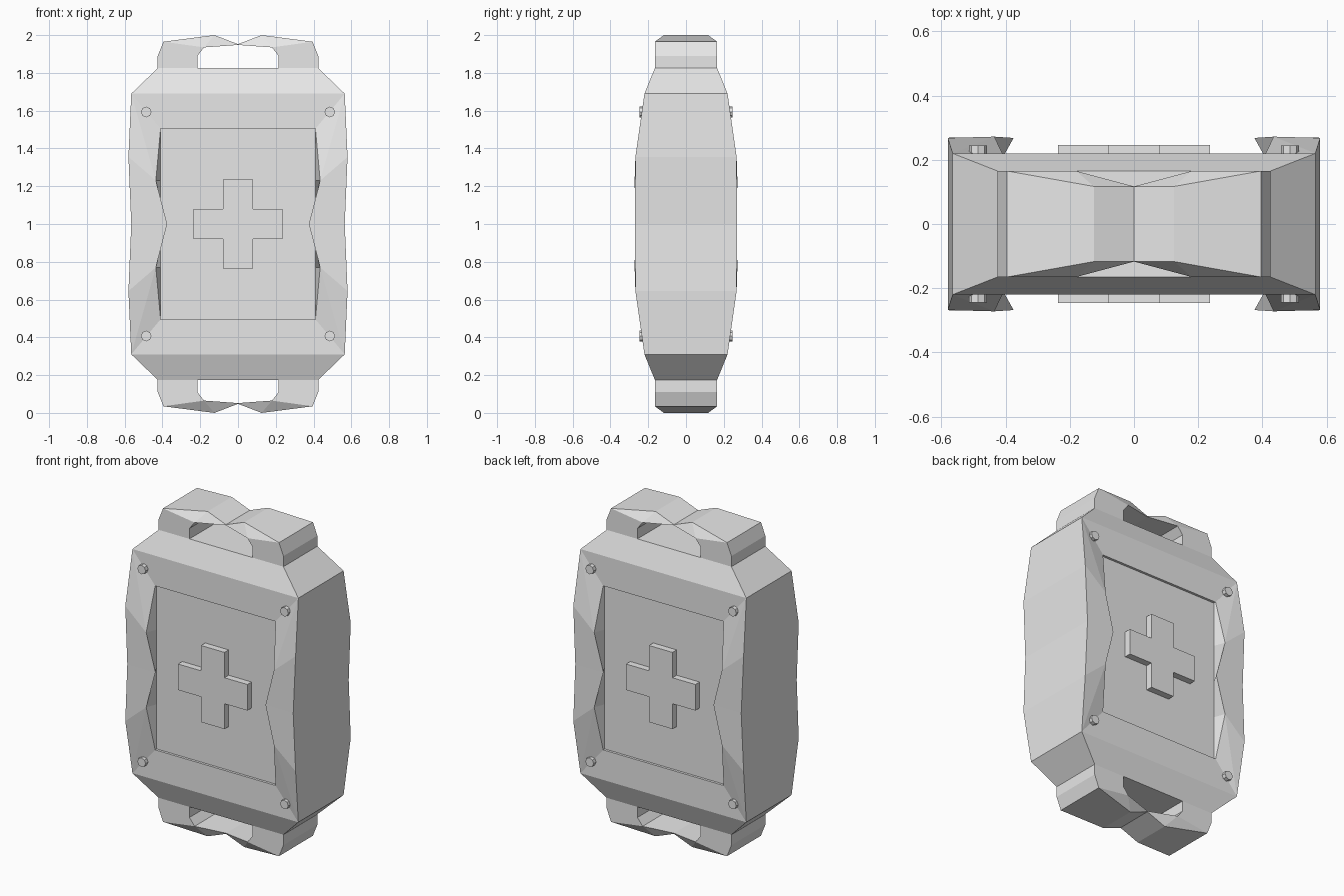
import bpy
import bmesh
from itertools import product
from math import pi
from mathutils import Matrix, Vector

cube = bpy.data.objects.get("Cube")
if cube:
    bpy.data.objects.remove(cube)

grey = bpy.data.materials.new("light_grey")
grey.use_nodes = True
grey.diffuse_color = (0.8, 0.8, 0.8, 1)
grey.node_tree.nodes["Principled BSDF"].inputs["Base Color"].default_value = (0.8, 0.8, 0.8, 1)


def finish(name, bm):
    """Weld, orient and place a mesh whose origin is the middle of the model."""
    bmesh.ops.remove_doubles(bm, verts=bm.verts, dist=0.0005)
    bmesh.ops.recalc_face_normals(bm, faces=bm.faces)
    mesh = bpy.data.meshes.new(name)
    bm.to_mesh(mesh)
    bm.free()
    mesh.materials.append(grey)
    obj = bpy.data.objects.new(name, mesh)
    obj.location.z = 1
    bpy.context.collection.objects.link(obj)
    return obj


def mirrored(name, faces, sides_z=(1, -1)):
    """Reflect the faces of one corner across the middle planes."""
    bm = bmesh.new()
    for sx, sy, sz in product((1, -1), (1, -1), sides_z):
        for face in faces:
            bm.faces.new([bm.verts.new((x * sx, y * sy, z * sz)) for x, y, z in face])
    return finish(name, bm)


def strip(path):
    """Quads from an edge path back to the middle plane y = 0."""
    return [(a, b, (b[0], 0, b[2]), (a[0], 0, a[2])) for a, b in zip(path, path[1:])]


def centre(p):
    return (0, p[1], p[2])


# Body: faceted case with raised side rims around a recessed panel
top = (0.425, 0.165, 0.825)
out = [(0.565, 0.22, 0.69), (0.58, 0.268, 0.355), (0.565, 0.27, 0)]
lip = [(0.41, 0.22, 0.505), (0.435, 0.272, 0.23), (0.375, 0.268, 0)]
pan = [(0.41, 0.205, z) for _, _, z in lip]
mirrored("case_body", strip([centre(top), top] + out) + [
    (top, out[0], centre(out[0]), centre(top)),
    (out[0], lip[0], centre(lip[0]), centre(out[0])),
    (out[0], out[1], lip[1]),
    (out[0], lip[1], lip[0]),
    (out[1], out[2], lip[2], lip[1]),
    (lip[0], lip[1], pan[1], pan[0]),
    (lip[1], lip[2], pan[2], pan[1]),
    (lip[0], centre(lip[0]), centre(pan[0]), pan[0]),
    (centre(pan[0]), *pan, centre(pan[2])),
])

# Handles: angular loops pinched in the middle, above and below
outer = [(0.425, 0.165, 0.82), (0.425, 0.165, 0.89), (0.395, 0.165, 0.965),
         (0.125, 0.117, 1), (0, 0.117, 0.952)]
inner = [(0.215, 0.165, 0.82), (0.215, 0.165, 0.89), (0.18, 0.165, 0.935), (0, 0.117, 0.948)]
loop = strip(outer) + strip(inner) + strip([outer[0], inner[0]]) + [
    (outer[0], outer[1], inner[1], inner[0]),
    (outer[1], outer[2], inner[2], inner[1]),
    (outer[2], outer[3], inner[2]),
    (outer[3], outer[4], inner[3], inner[2]),
]
mirrored("top_handle", loop, (1,))
mirrored("bottom_handle", loop, (-1,))

# Raised crosses on both panels
arm, reach = 0.08, 0.236
quarter = [(reach, -arm), (reach, arm), (arm, arm)]
for side, name in ((-1, "front_cross"), (1, "back_cross")):
    bm = bmesh.new()
    outline = []
    for turn in range(4):
        spin = Matrix.Rotation(turn * pi / 2, 2)
        outline += [spin @ Vector(p) for p in quarter]
    base = bm.faces.new([bm.verts.new((p.x, side * 0.203, p.y)) for p in outline])
    raised = bmesh.ops.extrude_face_region(bm, geom=[base], use_keep_orig=True)["geom"]
    bmesh.ops.translate(bm, vec=(0, side * 0.043, 0),
                        verts=[g for g in raised if isinstance(g, bmesh.types.BMVert)])
    finish(name, bm)

# Corner bolts on both faces
bm = bmesh.new()
for sx, sy, sz in product((1, -1), repeat=3):
    place = Matrix.Translation((sx * 0.486, sy * 0.223, sz * 0.593)) @ Matrix.Rotation(pi / 2, 4, "X")
    bmesh.ops.create_cone(bm, cap_ends=True, segments=8, radius1=0.028, radius2=0.028,
                          depth=0.044, matrix=place)
finish("corner_bolts", bm)
